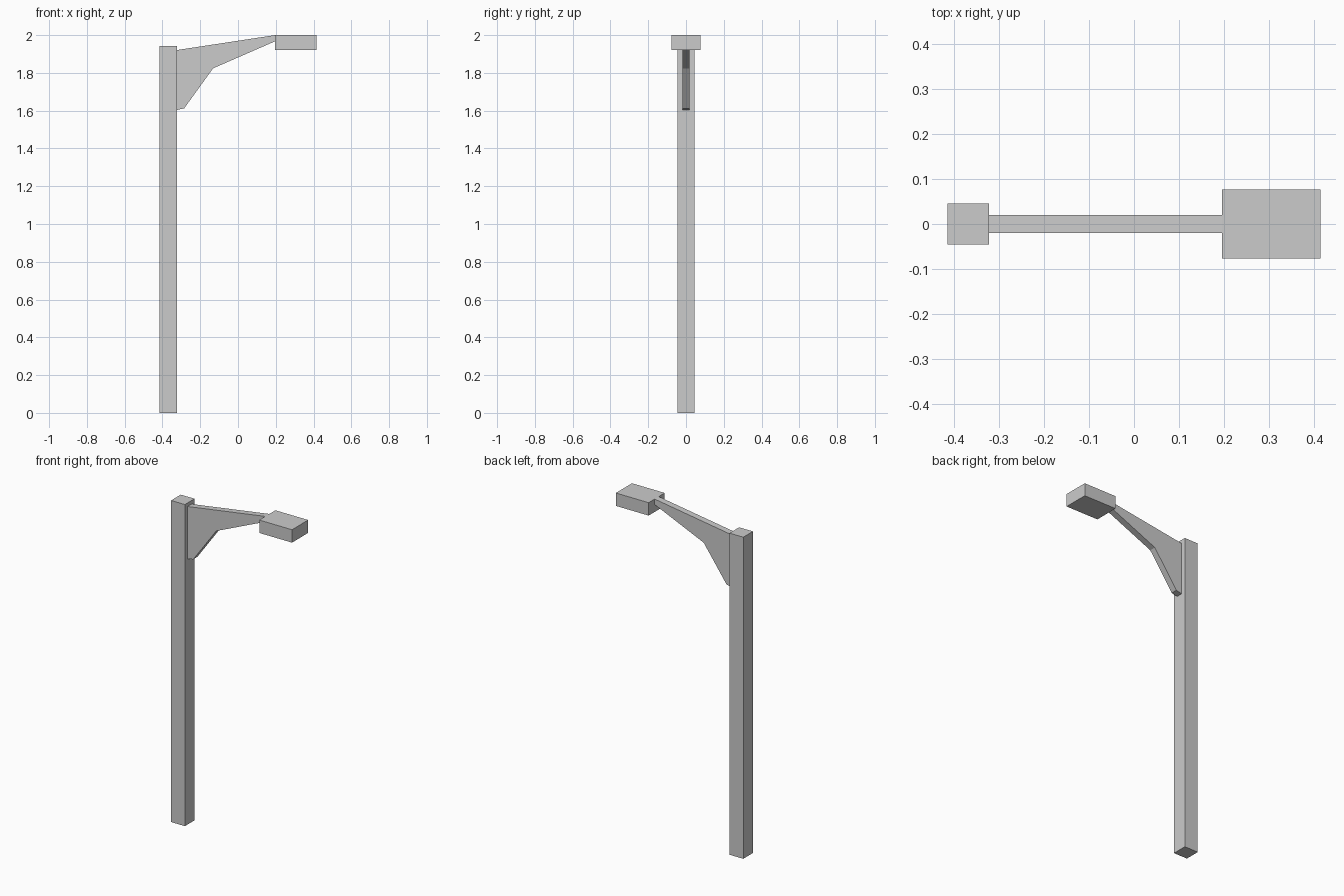
import bpy, bmesh

if "Cube" in bpy.data.objects:
    bpy.data.objects.remove(bpy.data.objects["Cube"])


def extruded(name, profile, half_y):
    """Extrude an x-z profile symmetrically along y."""
    bm = bmesh.new()
    face = bm.faces.new([bm.verts.new((x, -half_y, z)) for x, z in profile])
    ext = bmesh.ops.extrude_face_region(bm, geom=[face])
    moved = [g for g in ext["geom"] if isinstance(g, bmesh.types.BMVert)]
    bmesh.ops.translate(bm, verts=moved, vec=(0, 2 * half_y, 0))
    bmesh.ops.recalc_face_normals(bm, faces=bm.faces)
    mesh = bpy.data.meshes.new(name)
    bm.to_mesh(mesh)
    bm.free()
    obj = bpy.data.objects.new(name, mesh)
    bpy.context.collection.objects.link(obj)
    return obj


def box(name, x0, x1, z0, z1, half_y):
    return extruded(name, [(x0, z0), (x1, z0), (x1, z1), (x0, z1)], half_y)


POST_X, LAMP_X = -0.323, 0.196

# Square upright
box("post", -0.415, POST_X, 0, 1.943, 0.046)

# Tapered bracket arm with a bent lower edge
extruded("bracket_arm", [
    (POST_X, 1.921), (POST_X, 1.604), (-0.285, 1.612),
    (-0.132, 1.824), (LAMP_X, 1.967), (LAMP_X, 2.0),
], 0.0195)

# Lamp head
box("lamp_head", LAMP_X, 0.415, 1.922, 2.0, 0.077)
